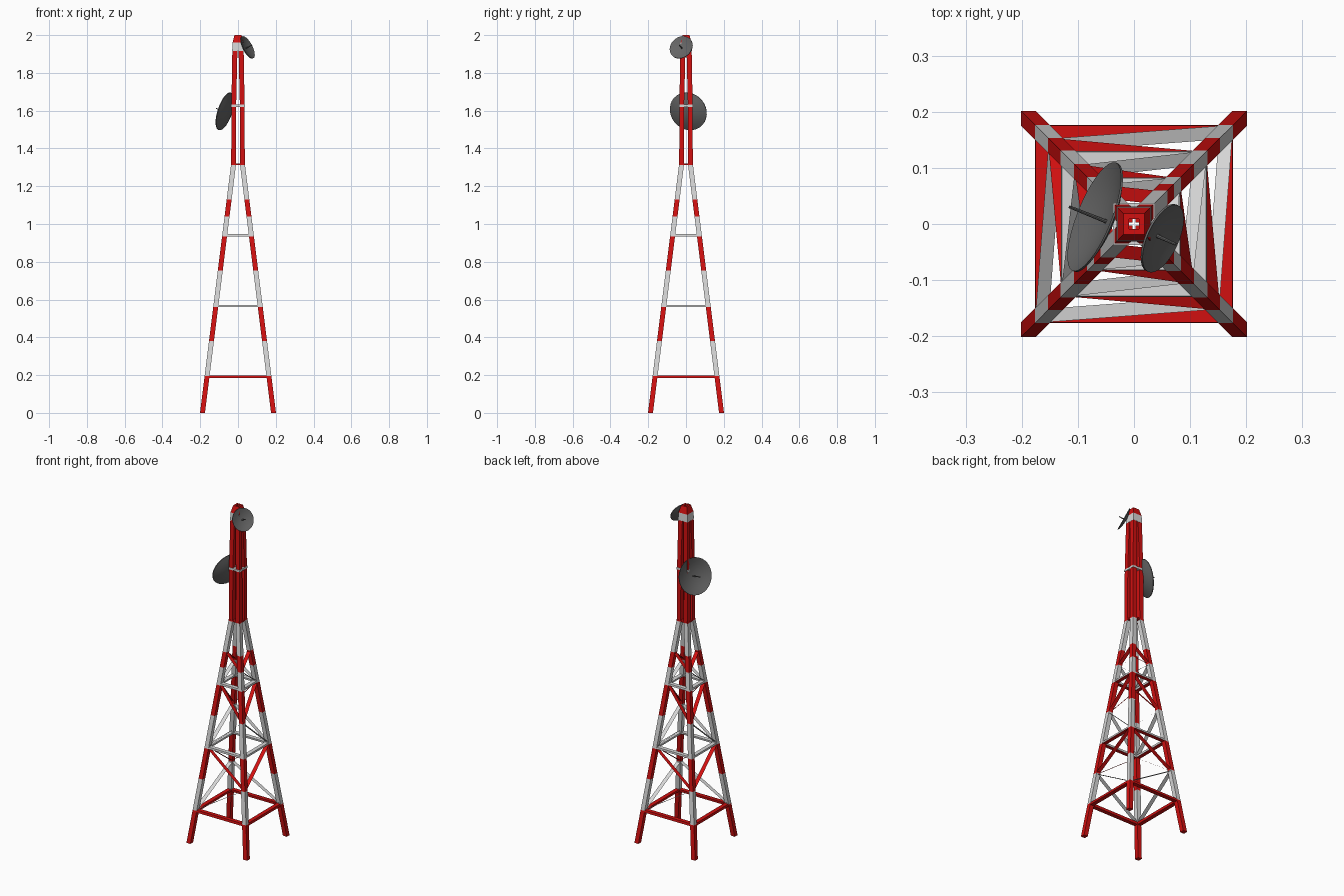
import bpy, bmesh, math
from mathutils import Vector

if "Cube" in bpy.data.objects:
    bpy.data.objects.remove(bpy.data.objects["Cube"])


def material(name, rgb):
    m = bpy.data.materials.new(name)
    m.diffuse_color = (*rgb, 1)
    m.use_nodes = True
    m.node_tree.nodes["Principled BSDF"].inputs["Base Color"].default_value = m.diffuse_color
    return m


RED = material("signal_red", (0.64, 0.005, 0.005))
WHITE = material("off_white", (0.68, 0.68, 0.68))
GREY = material("dish_grey", (0.13, 0.13, 0.13))


def finish(name, bm, mats, normals=True):
    if normals:
        bmesh.ops.recalc_face_normals(bm, faces=bm.faces)
    me = bpy.data.meshes.new(name)
    bm.to_mesh(me)
    bm.free()
    for m in mats:
        me.materials.append(m)
    ob = bpy.data.objects.new(name, me)
    bpy.context.collection.objects.link(ob)
    return ob


def outer(z):
    # outer half width of the tapering lattice
    return 0.201 + (0.036 - 0.201) * z / 1.32


def leg(name, sx, sy, sections, colours):
    # square post lofted through (z, outer, inner) sections, one colour per band
    bm = bmesh.new()
    rings = []
    for z, o, i in sections:
        rings.append([bm.verts.new((sx * x, sy * y, z))
                      for x, y in ((i, i), (o, i), (o, o), (i, o))])
    for a, b, c in zip(rings, rings[1:], colours):
        for k in range(4):
            n = (k + 1) % 4
            bm.faces.new((a[k], a[n], b[n], b[k])).material_index = c
    bm.faces.new(rings[0]).material_index = colours[0]
    bm.faces.new(rings[-1]).material_index = colours[-1]
    finish(name, bm, [RED, WHITE])


def square_tube(name, z0, z1, o0, o1, i, mats):
    # square frame with a hole; a second material colours its underside
    bm = bmesh.new()
    rings = [[bm.verts.new((x * r, y * r, z))
              for x, y in ((-1, -1), (1, -1), (1, 1), (-1, 1))]
             for r, z in ((o0, z0), (o1, z1), (i[1], z1), (i[0], z0))]
    for q in range(4):
        a, b = rings[q], rings[(q + 1) % 4]
        for k in range(4):
            n = (k + 1) % 4
            f = bm.faces.new((a[k], a[n], b[n], b[k]))
            if q == 3 and len(mats) > 1:
                f.material_index = 1
    return finish(name, bm, mats)


# Tapered legs with painted bands, and the upright mast posts
bands = [0, 0.195, 0.38, 0.56, 0.755, 0.935, 1.04, 1.13, 1.32]
names = {(-1, -1): "front_left", (1, -1): "front_right",
         (-1, 1): "back_left", (1, 1): "back_right"}
for (sx, sy), n in names.items():
    leg(n + "_leg", sx, sy, [(z, outer(z), outer(z) - 0.026) for z in bands],
        [0, 1, 0, 1, 0, 1, 0, 1])
    leg(n + "_mast_post", sx, sy,
        [(1.315, 0.036, 0.010), (1.625, 0.035, 0.010), (1.92, 0.030, 0.003)], [0, 0])

# Horizontal frames
for n, z0, z1, mats in (("lower_frame", 0.185, 0.199, [RED]),
                        ("middle_frame", 0.56, 0.571, [WHITE, RED]),
                        ("upper_frame", 0.935, 0.946, [WHITE, RED])):
    o0, o1 = outer(z0) - 0.001, outer(z1) - 0.001
    square_tube(n, z0, z1, o0, o1, (o0 - 0.024, o1 - 0.024), mats)
square_tube("mast_base_frame", 1.312, 1.32, 0.037, 0.037, (0.011, 0.011), [RED])
square_tube("mast_collar", 1.62, 1.632, 0.037, 0.037, (0.011, 0.011), [WHITE])
square_tube("mast_white_band", 1.915, 1.96, 0.031, 0.029, (0.009, 0.009), [WHITE])
square_tube("mast_cap", 1.96, 2.0, 0.029, 0.019, (0.009, 0.009), [RED])

# Zigzag braces: flat strips running across each side of the tower
levels = [0.195, 0.38, 0.565, 0.755, 0.94, 1.04, 1.13]
bm = bmesh.new()
for side in range(4):
    for k, (za, zb) in enumerate(zip(levels, levels[1:])):
        pts = []
        for z, at_start in ((za, k % 2 == 0), (zb, k % 2 == 1)):
            o = outer(z) - 0.001
            s = -1 if at_start else 1
            u = s * (o - 0.013)
            for d in (o, o - 0.024):
                # start corners are front left and back right
                x, y = {0: (u, -d), 1: (d, -u), 2: (-u, d), 3: (-d, u)}[side]
                pts.append((x, y, z))
        v = [bm.verts.new(p) for p in pts]
        f = bm.faces.new((v[0], v[1], v[3], v[2]))
        f.material_index = 1 if k % 2 == 0 else 0
        f.normal_update()
        if f.normal.z < 0:
            f.normal_flip()
finish("zigzag_braces", bm, [RED, WHITE], normals=False)


# Dishes: thin revolved bowl plus a feed rod
def dish(name, centre, normal, radius, depth, rod):
    rot = Vector(normal).to_track_quat('Z', 'Y')
    seg, thick = 32, 0.004
    inner = [(radius * t, depth * (t * t - 1)) for t in (0.25, 0.5, 0.75, 1)]
    prof = inner + [(r, h - thick) for r, h in reversed(inner)]
    bm = bmesh.new()
    rings = [[bm.verts.new((r * math.cos(2 * math.pi * k / seg),
                            r * math.sin(2 * math.pi * k / seg), h))
              for k in range(seg)] for r, h in prof]
    for a, b in zip(rings, rings[1:]):
        for k in range(seg):
            n = (k + 1) % seg
            bm.faces.new((a[k], a[n], b[n], b[k]))
    for ring, h in ((rings[0], -depth), (rings[-1], -depth - thick)):
        tip = bm.verts.new((0, 0, h))
        for k in range(seg):
            bm.faces.new((ring[k], ring[(k + 1) % seg], tip))
    ob = finish(name, bm, [GREY])
    ob.location = centre
    ob.rotation_mode = 'QUATERNION'
    ob.rotation_quaternion = rot
    bpy.context.view_layer.objects.active = ob
    ob.select_set(True)
    bpy.ops.object.shade_smooth_by_angle(angle=math.radians(35))
    ob.select_set(False)
    bm = bmesh.new()
    bmesh.ops.create_cone(bm, cap_ends=True, segments=8, radius1=0.0035,
                          radius2=0.0025, depth=rod + depth)
    bmesh.ops.translate(bm, vec=(0, 0, (rod - depth) / 2), verts=bm.verts)
    feed = finish(name + "_feed", bm, [GREY])
    feed.location = centre
    feed.rotation_mode = 'QUATERNION'
    feed.rotation_quaternion = rot


dish("large_dish", (-0.071, 0.013, 1.597), (-1, 0.40, 0.33), 0.104, 0.024, 0.050)
dish("small_dish", (0.052, -0.026, 1.936), (1, -0.45, 0.52), 0.065, 0.013, 0.027)
